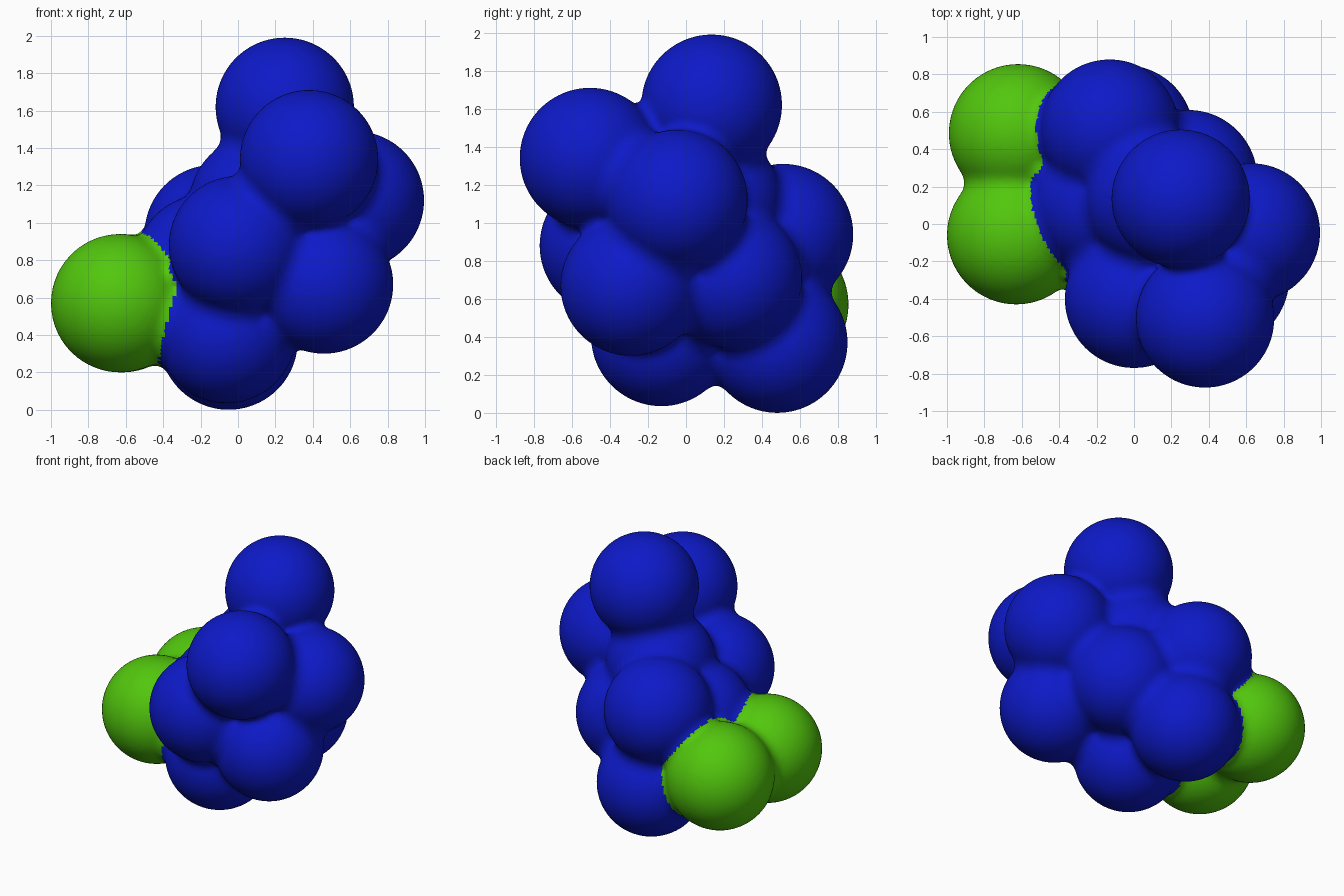
import bpy, bmesh, math
from mathutils import Vector, Matrix

if "Cube" in bpy.data.objects:
    bpy.data.objects.remove(bpy.data.objects["Cube"])

R = 0.37                       # ball radius
BLUE = [(0.25, 0.135, 1.62), (0.38, -0.505, 1.34), (0.625, -0.045, 1.12),
        (0.0, -0.40, 0.88), (0.46, -0.29, 0.67), (0.29, 0.24, 0.71),
        (-0.13, 0.51, 0.94), (-0.05, 0.48, 0.37), (-0.06, -0.13, 0.405),
        (0.11, 0.14, 1.10), (-0.18, 0.11, 0.78)]
GREEN = [(-0.62, 0.485, 0.57), (-0.63, -0.06, 0.57)]
BALLS = [Vector(c) for c in BLUE + GREEN]


def add_ball(bm, c):
    bmesh.ops.create_icosphere(bm, subdivisions=5, radius=R, matrix=Matrix.Translation(c))


def add_neck(bm, a, b, steps=8, sides=64):
    """Concave revolved fillet between neighbouring balls, tighter for distant pairs."""
    h = (b - a).length / 2
    fillet = min(0.10, max(0.04, 0.10 - 2 * (h - 0.29)))
    if h >= R + fillet:
        return
    ring_r = math.sqrt((R + fillet) ** 2 - h * h)
    if ring_r <= fillet + 0.02:
        return
    t_end = fillet * h / (R + fillet)
    mat = Matrix.Translation((a + b) / 2) @ (b - a).to_track_quat('Z', 'Y').to_matrix().to_4x4()
    rings = []
    for i in range(steps + 1):
        t = t_end * (2 * i / steps - 1)
        r = ring_r - math.sqrt(fillet ** 2 - t * t)
        rings.append([bm.verts.new(mat @ Vector((r * math.cos(k * math.tau / sides),
                                                 r * math.sin(k * math.tau / sides), t)))
                      for k in range(sides)])
    for lo, hi in zip(rings, rings[1:]):
        for k in range(sides):
            n = (k + 1) % sides
            bm.faces.new((lo[k], lo[n], hi[n], hi[k]))
    bm.faces.new(rings[0][::-1])
    bm.faces.new(rings[-1])


# Overlapping balls and necks, fused into one skin
bm = bmesh.new()
for c in BALLS:
    add_ball(bm, c)
for i, a in enumerate(BALLS):
    for b in BALLS[i + 1:]:
        add_neck(bm, a, b)
mesh = bpy.data.meshes.new("skin")
bm.to_mesh(mesh)
bm.free()
source = bpy.data.objects.new("skin_source", mesh)
bpy.context.collection.objects.link(source)
mod = source.modifiers.new("fuse", 'REMESH')
mod.mode = 'VOXEL'
mod.voxel_size = 0.02
skin = bpy.data.meshes.new_from_object(source.evaluated_get(bpy.context.evaluated_depsgraph_get()))
bpy.data.objects.remove(source)


def nearest(p):
    return min(range(len(BALLS)), key=lambda i: (BALLS[i] - p).length_squared)


def colour_part(name, is_green, colour):
    """Keep only the skin faces nearest to balls of one colour."""
    bm = bmesh.new()
    bm.from_mesh(skin)
    drop = [f for f in bm.faces
            if (nearest(f.calc_center_median()) >= len(BLUE)) != is_green]
    bmesh.ops.delete(bm, geom=drop, context='FACES')
    for f in bm.faces:
        f.smooth = True
    me = bpy.data.meshes.new(name)
    bm.to_mesh(me)
    bm.free()
    mat = bpy.data.materials.new(name)
    mat.diffuse_color = colour
    mat.use_nodes = True
    mat.node_tree.nodes["Principled BSDF"].inputs["Base Color"].default_value = mat.diffuse_color
    me.materials.append(mat)
    bpy.context.collection.objects.link(bpy.data.objects.new(name, me))


colour_part("blue_body", False, (0.004, 0.010, 0.58, 1))
colour_part("green_lobes", True, (0.085, 0.57, 0.004, 1))
